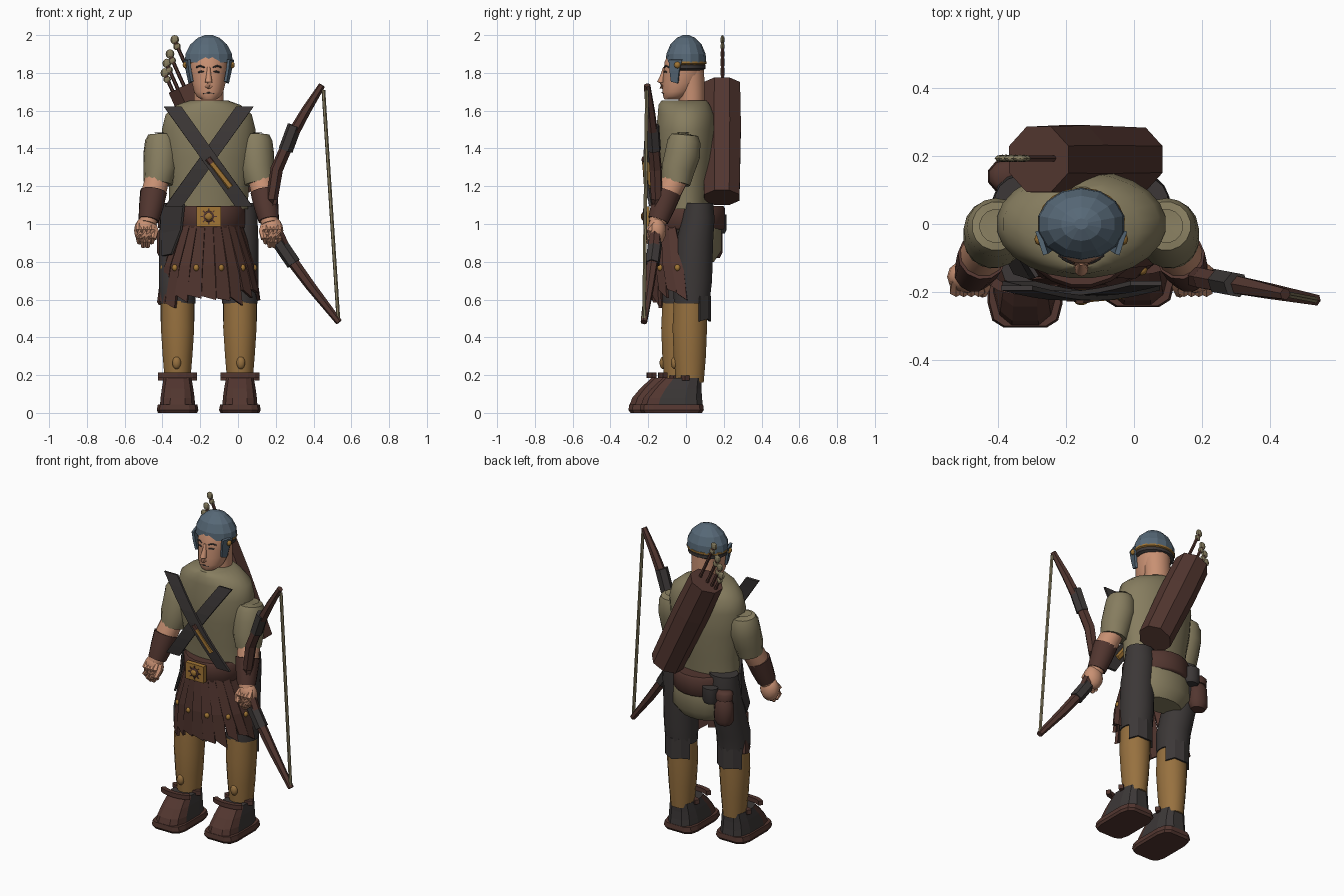
import bpy, bmesh, math, random
from mathutils import Vector, Matrix

random.seed(4)
if "Cube" in bpy.data.objects:
    bpy.data.objects.remove(bpy.data.objects["Cube"], do_unlink=True)

CX = -0.155  # centre line of the body


def material(name, *rgb):
    m = bpy.data.materials.new(name)
    m.use_nodes = True
    m.diffuse_color = (*rgb, 1)
    m.node_tree.nodes["Principled BSDF"].inputs["Base Color"].default_value = (*rgb, 1)
    return m


olive = material("olive cloth", .24, .205, .115)
brown = material("brown leather", .085, .037, .029)
dark = material("dark cloth", .045, .039, .038)
tan = material("tan leggings", .31, .165, .05)
skin = material("skin", .58, .28, .17)
steel = material("blue steel", .095, .14, .185)
gold = material("brass", .36, .18, .035)


def finish(name, bm, mat, smooth=True, rule=None, second=None):
    bmesh.ops.recalc_face_normals(bm, faces=bm.faces)
    me = bpy.data.meshes.new(name)
    bm.to_mesh(me)
    bm.free()
    ob = bpy.data.objects.new(name, me)
    bpy.context.collection.objects.link(ob)
    me.materials.append(mat)
    if second:
        me.materials.append(second)
    for p in me.polygons:
        p.use_smooth = smooth
        if rule and rule(p.center):
            p.material_index = 1
    if smooth:
        me.set_sharp_from_angle(angle=math.radians(50))
    return ob


def skin_rings(bm, rings):
    rows = [[bm.verts.new(p) for p in r] for r in rings]
    n = len(rows[0])
    for a, b in zip(rows, rows[1:]):
        for i in range(n):
            j = (i + 1) % n
            bm.faces.new((a[i], a[j], b[j], b[i]))
    bm.faces.new(rows[0][::-1])
    bm.faces.new(rows[-1])


def power(v, e):
    return math.copysign(abs(v) ** e, v)


def loft(name, x, rings, mat, n=16, e=1, **kw):
    """Stack of level ellipses given as (y, z, rx, ry)."""
    out = []
    for y, z, rx, ry in rings:
        angles = [math.tau * (i + .5) / n for i in range(n)]
        out.append([(CX + x + rx * power(math.cos(a), e), y + ry * power(math.sin(a), e), z)
                    for a in angles])
    bm = bmesh.new()
    skin_rings(bm, out)
    return finish(name, bm, mat, **kw)


def tube(name, pts, radii, mat, n=8, **kw):
    """Round bar through points, with one radius or one for each point."""
    pts = [Vector(p) + Vector((CX, 0, 0)) for p in pts]
    if not isinstance(radii, (list, tuple)):
        radii = [radii] * len(pts)
    out = []
    for i, (p, r) in enumerate(zip(pts, radii)):
        d = pts[min(i + 1, len(pts) - 1)] - pts[max(i - 1, 0)]
        q = d.to_track_quat('Z', 'Y')
        out.append([p + q @ Vector((r * math.cos(a), r * math.sin(a), 0))
                    for a in (math.tau * (k + .5) / n for k in range(n))])
    bm = bmesh.new()
    skin_rings(bm, out)
    return finish(name, bm, mat, **kw)


def arc(y, z, rx, ry, spread, x=0, middle=0, n=12):
    """Points on a level arc; angle zero faces the front."""
    angles = (math.radians(middle + spread * (2 * i / n - 1)) for i in range(n + 1))
    return [(x + rx * math.sin(a), y - ry * math.cos(a), z) for a in angles]


def ball(name, loc, size, mat, n=10, smooth=True):
    bm = bmesh.new()
    m = Matrix.Translation((CX + loc[0], loc[1], loc[2])) @ Matrix.Diagonal((*size, 1))
    bmesh.ops.create_uvsphere(bm, u_segments=n, v_segments=max(6, n // 2 + 2), radius=1, matrix=m)
    return finish(name, bm, mat, smooth)


def box(name, loc, size, mat, turn=0):
    bm = bmesh.new()
    m = Matrix.Translation((CX + loc[0], loc[1], loc[2])) @ Matrix.Rotation(turn, 4, 'Y')
    bmesh.ops.create_cube(bm, size=1, matrix=m @ Matrix.Diagonal((*size, 1)))
    return finish(name, bm, mat, False)


def ribbon(name, left, right, mat, thick):
    bm = bmesh.new()
    pairs = [[bm.verts.new((CX + p[0], p[1], p[2])) for p in lr] for lr in zip(left, right)]
    for a, b in zip(pairs, pairs[1:]):
        bm.faces.new((a[0], a[1], b[1], b[0]))
    ob = finish(name, bm, mat, False)
    mod = ob.modifiers.new("thickness", 'SOLIDIFY')
    mod.thickness, mod.offset = thick, 0


# Torso, lower tunic, neck and head
loft("tunic", 0, [(0, 1.08, .21, .125), (0, 1.2, .212, .137), (0, 1.35, .237, .155), (0, 1.5, .25, .16),
     (0, 1.58, .23, .15), (-.01, 1.63, .17, .137), (-.01, 1.655, .1, .12)], olive, n=24)
loft("tunic_tail", 0, [(.07, .8, .13, .08), (.08, .86, .18, .11), (.07, 1, .19, .12),
     (.03, 1.09, .19, .12)], olive)
loft("neck", 0, [(.03, 1.6, .08, .07), (.03, 1.7, .08, .07), (.02, 1.82, .085, .077)], skin)
loft("head", 0, [(-.07, 1.66, .042, .045), (-.057, 1.675, .064, .065), (-.045, 1.7, .079, .081),
     (-.025, 1.745, .09, .1), (-.013, 1.8, .098, .108), (-.008, 1.86, .102, .107), (0, 1.93, .08, .08)],
     skin)

# Face
tube("nose", [(0, -.113, 1.83), (0, -.121, 1.79), (0, -.134, 1.75), (0, -.125, 1.732), (0, -.112, 1.725)],
     [.008, .013, .02, .021, .012], skin, 10)
tube("mouth", [(-.028, -.114, 1.692), (0, -.125, 1.695), (.028, -.114, 1.692)], .0045, dark, 6)
for s in (-1, 1):
    tube("eye", [(s * .026, -.114, 1.805), (s * .04, -.109, 1.807), (s * .055, -.101, 1.803)],
         .005, dark, 6)
    tube("eyebrow", [(s * .02, -.113, 1.828), (s * .045, -.106, 1.837), (s * .066, -.092, 1.83)],
         .0045, dark, 6)

# Helmet
loft("helmet", 0, [(0, 1.855, .13, .107), (0, 1.9, .126, .104), (0, 1.95, .1, .083),
     (0, 1.985, .06, .05), (0, 2, .02, .016)], steel, n=14, smooth=False)
tube("helmet_rim", arc(0, 1.854, .12, .098, 122, middle=180), .011, gold, n=6)
tube("helmet_lining", arc(0, 1.832, .106, .088, 112, middle=180), .019, dark, n=6)
for s in (-1, 1):
    ribbon("cheek_guard", [(s * .128, -.02, 1.87), (s * .114, -.035, 1.81), (s * .1, -.042, 1.745)],
           [(s * .105, -.09, 1.87), (s * .098, -.085, 1.81), (s * .088, -.078, 1.755)], steel, .015)
    ball("helmet_rivet", (s * .123, -.045, 1.842), (.015, .018, .018), gold, 8)

# Arms and hands
for s in (-1, 1):
    tube("sleeve", [(s * .25, -.006, 1.485), (s * .25, -.006, 1.472), (s * .25, -.01, 1.44),
         (s * .252, -.018, 1.37), (s * .258, -.042, 1.29), (s * .268, -.055, 1.215)],
         [.05, .072, .087, .094, .09, .077], olive, 16)
    tube("forearm", [(s * .27, -.05, 1.25), (s * .29, -.09, 1.17), (s * .325, -.155, 1)],
         [.066, .067, .046], skin, 12)
    tube("bracer", [(s * .292, -.095, 1.17), (s * .303, -.12, 1.1), (s * .318, -.147, 1.02)],
         [.072, .067, .056], brown, 12)
    ball("hand", (s * .335, -.155, .965), (.06, .05, .075), skin, 12)
    for k, tip in enumerate((.9, .88, .88, .9)):
        x = s * (.302 + k * .022)
        tube("finger", [(x, -.165, 1.005), (x, -.195, .965), (x, -.195, tip + .03), (x, -.17, tip)],
             [.014, .021, .021, .013], skin, 6)
    tube("thumb", [(s * .295, -.15, 1), (s * .285, -.18, .96), (s * .29, -.205, .92)],
         [.018, .021, .014], skin, 6)

# Legs and shoes; the right foot stands a little forward
for s in (-1, 1):
    step = .02 if s > 0 else -.04
    x = s * .165
    loft("trouser_leg", x, [(step + .01, .58, .096, .096), (step + .015, .7, .1, .105),
         (.045, .9, .1, .1), (.065, 1.03, .095, .088), (.07, 1.11, .09, .075)], dark)
    back = [arc(step + .01, z, .094, .096, 66, x, 180, 4) for z in (.62, .485)]
    for k, p in enumerate(back[1]):
        back[1][k] = (p[0], p[1], p[2] + (.012 if k % 2 else 0))
    ribbon("trouser_back_hem", *back, dark, .012)
    loft("legging", x, [(step, .16, .068, .075), (step, .3, .08, .087), (step, .45, .09, .093),
         (step + .005, .62, .088, .09)], tan)
    ball("shin_stud", (x + s * .005, step - .08, .265), (.024, .02, .034), tan)
    mid = step - .095
    loft("shoe_sole", x, [(mid, 0, .105, .162), (mid, .015, .112, .172), (mid, .045, .106, .168)],
         brown, n=12, e=.42, smooth=False)
    loft("shoe", x, [(mid, .04, .095, .168), (mid + .005, .08, .092, .158), (mid + .025, .13, .085, .135),
         (mid + .055, .185, .075, .105)], brown, n=12, e=.65, smooth=False,
         rule=lambda c, m=mid: c.y > m, second=dark)
    for depth, z in ((.15, .2), (.035, .185)):
        tube("shoe_strap", arc(step - depth + .03, z, .098, .035, 75, x, n=6), .02, brown,
             n=4, smooth=False)

# Belt and buckle
loft("belt", 0, [(.01, .97, .185, .19), (.01, .98, .195, .2), (.01, 1.08, .195, .2),
     (.01, 1.095, .185, .19)], brown, n=20)
box("buckle", (0, -.208, 1.04), (.13, .03, .105), gold)
ball("buckle_boss", (0, -.224, 1.04), (.03, .008, .03), brown)
ball("buckle_centre", (0, -.229, 1.04), (.02, .01, .02), gold)
for k in range(8):
    a = k * math.tau / 8
    box("buckle_ray", (.036 * math.cos(a), -.224, 1.04 + .036 * math.sin(a)), (.014, .008, .006), brown, -a)

# Skirt of leather strips with studs, longer towards the right
STRIPS = 11
top = arc(0, .99, .18, .18, 72, n=STRIPS)
mids = arc(0, .78, .24, .185, 86, n=STRIPS)
low = arc(0, .62, .265, .185, 92, n=STRIPS)
for i in range(STRIPS):
    drop = random.uniform(-.025, .025) + .08 * low[i][0]
    a, b = [[Vector(r[i + k]) for r in (top, mids, low)] for k in (0, 1)]
    a[2].z += drop
    b[2].z += drop - random.uniform(.01, .05)
    a[1].y -= .012
    ribbon("skirt_strip", a, b, brown, .018)
    if i % 2 == 0:
        stud = (a[1] + b[1]) / 2
        ball("skirt_stud", stud * 1.03 - Vector((0, 0, .035)), (.016, .016, .018), gold, 8)

# Dark cloth hanging over the right hip
ribbon("hip_cloth", [(-.25, .03, 1.11), (-.25, .02, .95), (-.245, -.04, .83)],
       [(-.13, -.155, 1.105), (-.145, -.16, .97), (-.195, -.145, .84)], dark, .012)

# Crossed chest straps and knife
for s, depth in ((1, -.188), (-1, -.174)):
    left, right = [], []
    for k in range(9):
        t = k / 8
        x, z = s * (-.19 + .375 * t), 1.62 - .525 * t
        y = depth - .03 * math.sin(math.pi * t)
        left.append((x - .046, y, z))
        right.append((x + .046, y, z))
    ribbon("chest_strap", left, right, dark, .014)
tube("knife_grip", [(.005, -.214, 1.335), (.115, -.204, 1.195)], .02, gold, 6, smooth=False)
tube("knife_collar", [(-.005, -.215, 1.348), (.015, -.213, 1.322)], .022, brown, 6, smooth=False)

# Quiver and arrows
tube("quiver", [(-.125, .19, 1.735), (-.02, .19, 1.512), (.155, .19, 1.14)],
     [.104, .109, .101], brown, 8, smooth=False)
for x, z in ((-.18, 1.97), (-.205, 1.895), (-.222, 1.845), (-.232, 1.795)):
    tube("arrow_shaft", [(x + .45 * (z - 1.69), .193, 1.69), (x, .193, z)], .01, brown, 6)
    ball("arrow_nock", (x, .193, z + .005), (.023, .011, .025), olive, 8, False)
    ball("arrow_fletching", (x + .012, .193, z - .03), (.02, .011, .02), olive, 8, False)

# Pouches on the back of the belt
loft("round_pouch", -.215, [(.14, .82, .045, .038), (.14, .85, .063, .054), (.14, .95, .06, .052),
     (.14, .985, .042, .036)], brown, n=10)
loft("pouch_lid", -.215, [(.14, .98, .056, .048), (.14, 1.02, .058, .05), (.14, 1.035, .04, .035)],
     brown, n=10)
loft("small_pouch", -.14, [(.175, .95, .04, .03), (.175, .97, .05, .04), (.175, 1.05, .05, .04)],
     dark, n=10)


# Bow in the left hand
def bow(x, z):
    return (x - CX, -.15 - .19 * (x - .15), z)


limb = [(.445, 1.735), (.36, 1.6), (.275, 1.45), (.205, 1.29), (.18, 1.13), (.187, 1),
        (.26, .84), (.385, .67), (.535, .48)]
tube("bow", [bow(*p) for p in limb], [.018, .026, .032, .034, .031, .031, .032, .027, .018],
     brown, 6, smooth=False)
tube("upper_bow_wrap", [bow(.3, 1.52), bow(.252, 1.39)], .039, dark, 6, smooth=False)
tube("lower_bow_wrap", [bow(.22, .9), bow(.295, .79)], .039, dark, 6, smooth=False)
tube("bow_string", [bow(.452, 1.71), bow(.531, .5)], .01, olive, 6)
